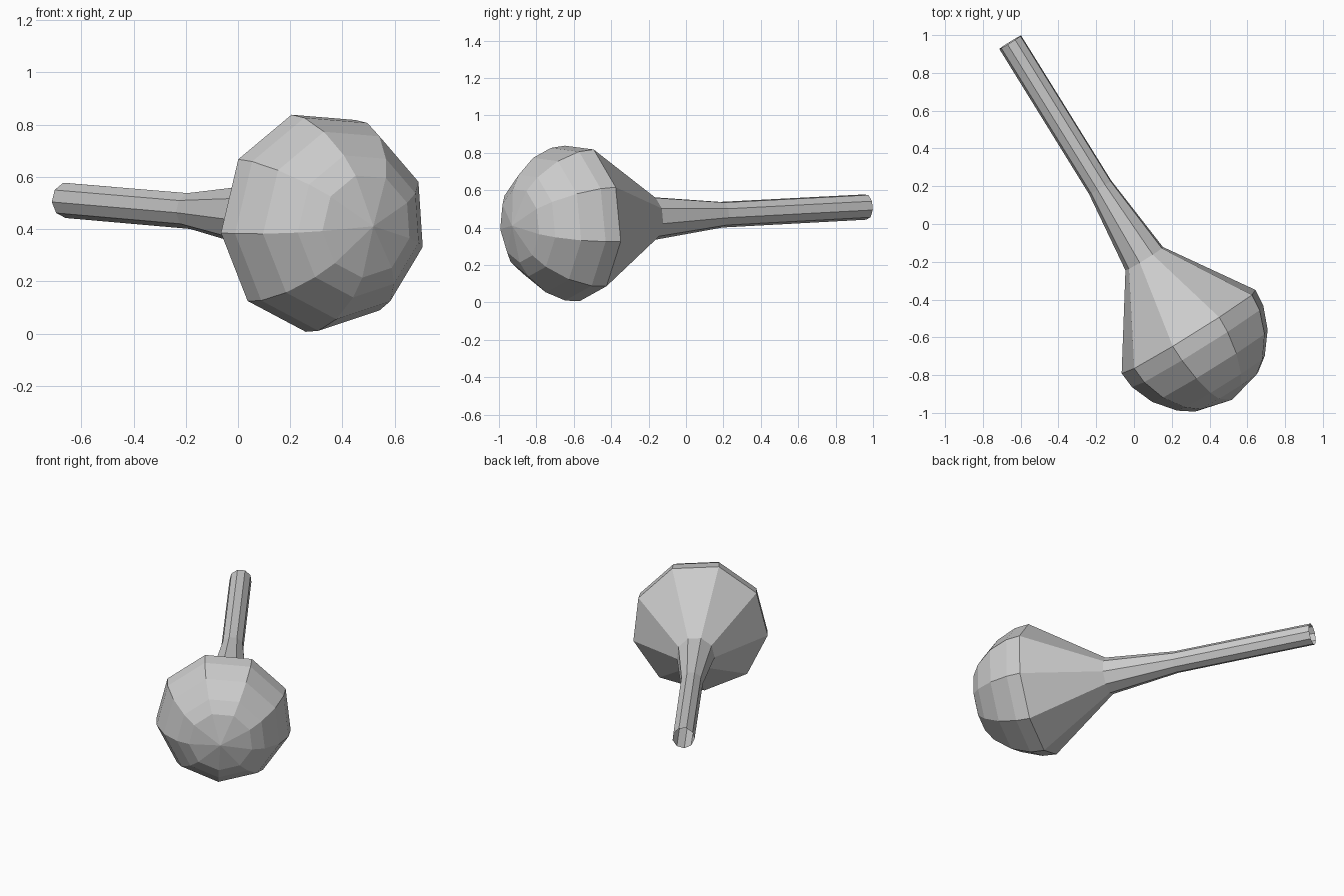
import bpy, bmesh
from math import cos, sin, radians
from mathutils import Vector

if "Cube" in bpy.data.objects:
    bpy.data.objects.remove(bpy.data.objects["Cube"])

SIDES = 9
centre = Vector((0.295, -0.57, 0.43))            # middle of the widest ring
axis = Vector((-0.526, 0.849, 0.045)).normalized()  # points along the stem
side = axis.cross(Vector((0, 0, 1))).normalized()
up = side.cross(axis)
twist = radians(-16)

# (distance along the axis, radius): open stem tip, neck, round bulb
profile = [(1.805, 0.069), (0.90, 0.070), (0.455, 0.119), (0.0, 0.425),
           (-0.09, 0.417), (-0.213, 0.367), (-0.322, 0.278), (-0.376, 0.20)]
POLE = -0.425

bm = bmesh.new()


def ring(t, r):
    verts = []
    for i in range(SIDES):
        a = twist + radians(360 / SIDES) * i
        verts.append(bm.verts.new(centre + axis * t + side * (r * sin(a)) + up * (r * cos(a))))
    return verts


# Stem, flared neck and bulb as one spun skin
rings = [ring(t, r) for t, r in profile]
for a, b in zip(rings, rings[1:]):
    for i in range(SIDES):
        j = (i + 1) % SIDES
        bm.faces.new((a[i], a[j], b[j], b[i]))

# Bulb end fan
pole = bm.verts.new(centre + axis * POLE)
for i in range(SIDES):
    bm.faces.new((rings[-1][i], rings[-1][(i + 1) % SIDES], pole))

bmesh.ops.recalc_face_normals(bm, faces=bm.faces[:])
# Make sure the skin faces outwards
bm.faces.ensure_lookup_table()
f = bm.faces[-1]
if f.normal.dot(axis) > 0:
    bmesh.ops.reverse_faces(bm, faces=bm.faces[:])

mesh = bpy.data.meshes.new("bulb_with_stem")
bm.to_mesh(mesh)
bm.free()
obj = bpy.data.objects.new("bulb_with_stem", mesh)
bpy.context.collection.objects.link(obj)
